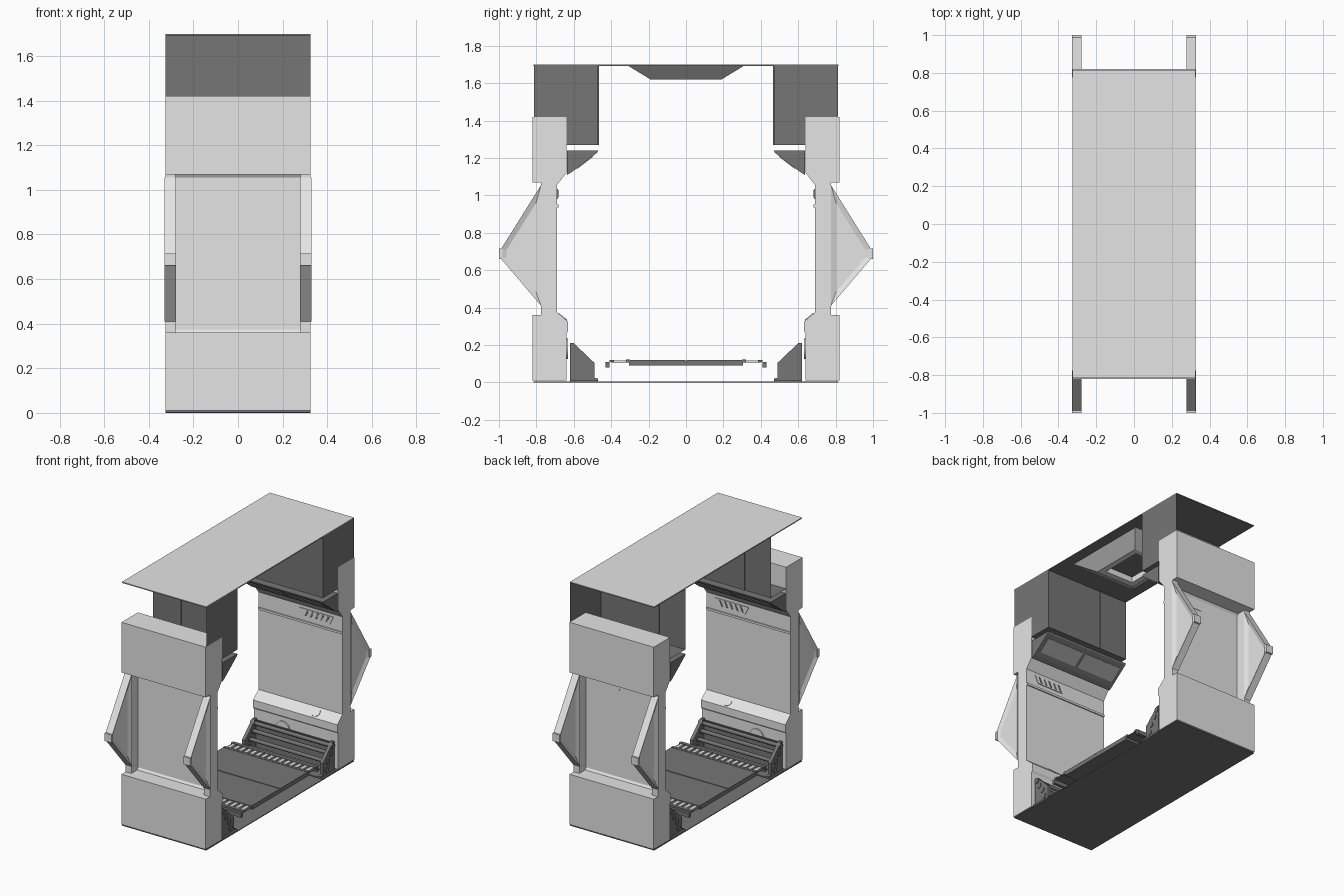
import bpy, bmesh, math
from mathutils import Vector

cube = bpy.data.objects.get("Cube")
if cube:
    bpy.data.objects.remove(cube, do_unlink=True)


def material(name, value):
    m = bpy.data.materials.new(name)
    m.use_nodes = True
    col = (value, value, value, 1)
    m.diffuse_color = col
    m.node_tree.nodes["Principled BSDF"].inputs["Base Color"].default_value = col
    return m


LIGHT = material("light grey panel", 0.78)
DARK = material("dark grey metal", 0.18)
MID = material("mid grey panel", 0.42)
HALF = 0.325  # half the width of the corridor section


def finish(name, bm, mat):
    bmesh.ops.recalc_face_normals(bm, faces=bm.faces)
    me = bpy.data.meshes.new(name)
    bm.to_mesh(me)
    bm.free()
    me.materials.append(mat)
    ob = bpy.data.objects.new(name, me)
    bpy.context.collection.objects.link(ob)
    return ob


def prism(name, pts, lo, hi, mat, axis="x", inset=0):
    """Extrude a profile: (y, z) points along x, or (x, z) points along y."""
    bm = bmesh.new()
    place = (lambda p, t: (t, p[0], p[1])) if axis == "x" else (lambda p, t: (p[0], t, p[1]))
    ends = [[bm.verts.new(place(p, t)) for p in pts] for t in (lo, hi)]
    caps = [bm.faces.new(e) for e in ends]
    n = len(pts)
    for i in range(n):
        j = (i + 1) % n
        bm.faces.new((ends[0][i], ends[0][j], ends[1][j], ends[1][i]))
    if inset:
        bmesh.ops.recalc_face_normals(bm, faces=bm.faces)
        for f in caps:
            bmesh.ops.inset_individual(bm, faces=[f], thickness=inset, use_even_offset=True)
            # sink the inner panel straight into the part
            shift = f.normal * -0.012
            for v in f.verts:
                v.co += shift
    return finish(name, bm, mat)


def box(name, x0, x1, y0, y1, z0, z1, mat):
    return prism(name, [(y0, z0), (y1, z0), (y1, z1), (y0, z1)], x0, x1, mat)


def sheet(name, corners, mat):
    bm = bmesh.new()
    bm.faces.new([bm.verts.new(c) for c in corners])
    return finish(name, bm, mat)


def rod(name, centre, radius, length, direction, mat, sides=12):
    bm = bmesh.new()
    bmesh.ops.create_cone(bm, cap_ends=True, segments=sides, radius1=radius,
                          radius2=radius, depth=length)
    ob = finish(name, bm, mat)
    ob.rotation_euler = Vector(direction).to_track_quat("Z", "Y").to_euler()
    ob.location = centre
    for p in ob.data.polygons:
        p.use_smooth = len(p.vertices) == 4
    return ob


# Floor and roof sheets
box("roof_sheet", -HALF, HALF, -0.815, 0.815, 1.696, 1.7, LIGHT)
box("roof_lining", -HALF, HALF, -0.815, 0.815, 1.693, 1.696, DARK)
box("base_sheet", -HALF, HALF, -0.815, 0.815, 0, 0.005, DARK)

# Floor deck in two halves, with a narrow seam
for s, side in ((1, "back"), (-1, "front")):
    y0, y1 = sorted((s * 0.003, s * 0.305))
    box(side + "_floor_deck", -HALF, HALF, y0, y1, 0.09, 0.12, DARK)
box("floor_seam", -HALF, HALF, -0.003, 0.003, 0.09, 0.114, DARK)

# Tapered ceiling fixture with a sunken dark panel
bm = bmesh.new()
rings = []
for x, y, z in ((0.25, 0.31, 1.693), (0.15, 0.19, 1.62), (0.11, 0.15, 1.62), (0.11, 0.15, 1.66)):
    rings.append([bm.verts.new((a * x, b * y, z)) for a, b in ((-1, -1), (1, -1), (1, 1), (-1, 1))])
for a, b in zip(rings, rings[1:]):
    for i in range(4):
        j = (i + 1) % 4
        bm.faces.new((a[i], a[j], b[j], b[i]))
bm.faces.new(rings[-1])
fixture = finish("ceiling_fixture", bm, LIGHT)
fixture.data.materials.append(DARK)
for p in fixture.data.polygons:
    if min(fixture.data.vertices[v].co.z for v in p.vertices) > 1.65:
        p.material_index = 1

WALL = [(0.82, 0.01), (0.82, 0.36), (0.71, 0.36), (0.70, 0.375), (0.70, 1.055), (0.71, 1.07),
        (0.82, 1.07), (0.82, 1.42), (0.64, 1.42), (0.64, 1.12), (0.69, 1.055), (0.69, 0.375),
        (0.63, 0.325), (0.63, 0.275), (0.64, 0.26), (0.64, 0.01)]
STRUT = [(0.775, 0.41), (0.988, 0.66), (0.988, 0.715), (0.775, 1.055)]
COVE = [(0.635, 1.11), (0.635, 1.24), (0.47, 1.24), (0.475, 1.228), (0.61, 1.125)]
BRACKET = [(0.62, 0.005), (0.62, 0.21), (0.6, 0.21), (0.49, 0.105), (0.49, 0.025), (0.47, 0.02), (0.47, 0.005)]
VENT = [(-0.005, 1.035), (0.025, 0.98), (0.23, 0.98), (0.255, 1.035)]
RAILS = [(0.6, 0.185), (0.578, 0.14), (0.545, 0.095), (0.53, 0.045)]

# Both walls and everything attached to them
for s, side in ((1, "back"), (-1, "front")):
    def flip(pts):
        return [(s * y, z) for y, z in pts]

    def part(name, x0, x1, y0, y1, z0, z1, mat):
        return box(side + "_" + name, x0, x1, s * y0, s * y1, z0, z1, mat)

    prism(side + "_wall", flip(WALL), -HALF, HALF, LIGHT)
    part("wall_ledge", -HALF, HALF, 0.682, 0.69, 0.935, 0.95, LIGHT)

    # Outer triangular struts with sunken sides
    for x, end in ((0.303, "left"), (-0.303, "right")):
        prism(f"{side}_{end}_strut", flip(STRUT), x - 0.026, x + 0.026, LIGHT, inset=0.028)
        part(end + "_strut_tip", x - 0.026, x + 0.026, 0.98, 1.0, 0.66, 0.715, LIGHT)
        part(end + "_strut_root", x - 0.022, x + 0.022, 0.695, 0.775, 0.355, 1.075, LIGHT)

    # Vent plate on both faces of the wall, slots on the inside
    prism(side + "_vent_plate", VENT, s * 0.685, s * 0.703, LIGHT, axis="y")
    for i in range(5):
        x = 0.035 + i * 0.04
        slot = [(x, 0.988), (x + 0.012, 0.988), (x + 0.03, 1.028), (x + 0.018, 1.028)]
        prism(f"{side}_vent_slot_{i}", slot, s * 0.683, s * 0.686, DARK, axis="y")

    # Round covers on the lower wall
    rod(side + "_round_cover", (-0.1, s * 0.639, 0.18), 0.055, 0.014, (0, 1, 0), LIGHT, 24)
    rod(side + "_slope_cover", (0.14, s * 0.66, 0.35), 0.03, 0.008, (0, -s * 0.64, 0.77), LIGHT, 20)

    # Overhead locker: inner face, underside and one end, open elsewhere
    y0, y1, y2 = s * 0.47, s * 0.64, s * 0.812
    sheet(side + "_locker_face", [(-HALF, y0, 1.27), (HALF, y0, 1.27), (HALF, y0, 1.693), (-HALF, y0, 1.693)], DARK)
    sheet(side + "_locker_underside", [(-HALF, y0, 1.27), (HALF, y0, 1.27), (HALF, y1, 1.27), (-HALF, y1, 1.27)], DARK)
    sheet(side + "_locker_end", [(HALF, y0, 1.27), (HALF, y1, 1.27), (HALF, y1, 1.42), (HALF, y2, 1.42),
                                 (HALF, y2, 1.693), (HALF, y0, 1.693)], DARK)
    part("locker_seam", -0.125, -0.108, 0.466, 0.474, 1.27, 1.693, DARK)

    # Sloped cove under the locker with lamp panels
    prism(side + "_cove", flip(COVE), -HALF, HALF, DARK)
    lamp = [(0.5, 1.2089), (0.585, 1.1441), (0.5826, 1.1409), (0.4976, 1.2057)]
    for x0, x1, tag in ((-0.3, -0.01, "right"), (0.01, 0.3, "left")):
        prism(f"{side}_{tag}_cove_lamp", flip(lamp), x0, x1, MID)

    # Rail rack along the foot of the wall
    for x, tag in ((0.3, "left"), (-0.3, "right")):
        prism(f"{side}_{tag}_rack_bracket", flip(BRACKET), x - 0.012, x + 0.012, DARK)
        for i, (y, z) in enumerate(RAILS):
            rod(f"{side}_{tag}_rail_cap_{i}", (x, s * y, z), 0.018, 0.034, (1, 0, 0), DARK)
    for i, (y, z) in enumerate(RAILS):
        rod(f"{side}_rail_{i}", (0, s * y, z), 0.013, 0.6, (1, 0, 0), DARK)
    part("rack_base", -HALF, HALF, 0.47, 0.62, 0.004, 0.012, DARK)
    part("rack_back", -0.3, 0.3, 0.612, 0.62, 0.01, 0.2, DARK)

    # Floor grille: dark frame and pale slats
    part("grille_inner_bar", -HALF, HALF, 0.3, 0.32, 0.108, 0.122, DARK)
    part("grille_outer_bar", -HALF, HALF, 0.385, 0.41, 0.108, 0.12, DARK)
    part("grille_tray", -HALF, HALF, 0.305, 0.4, 0.106, 0.11, DARK)
    part("grille_edge", -HALF, HALF, 0.408, 0.43, 0.08, 0.108, DARK)
    for i in range(15):
        x = -0.301 + i * 0.043
        part(f"grille_slat_{i}", x - 0.012, x + 0.012, 0.32, 0.385, 0.11, 0.117, LIGHT)
